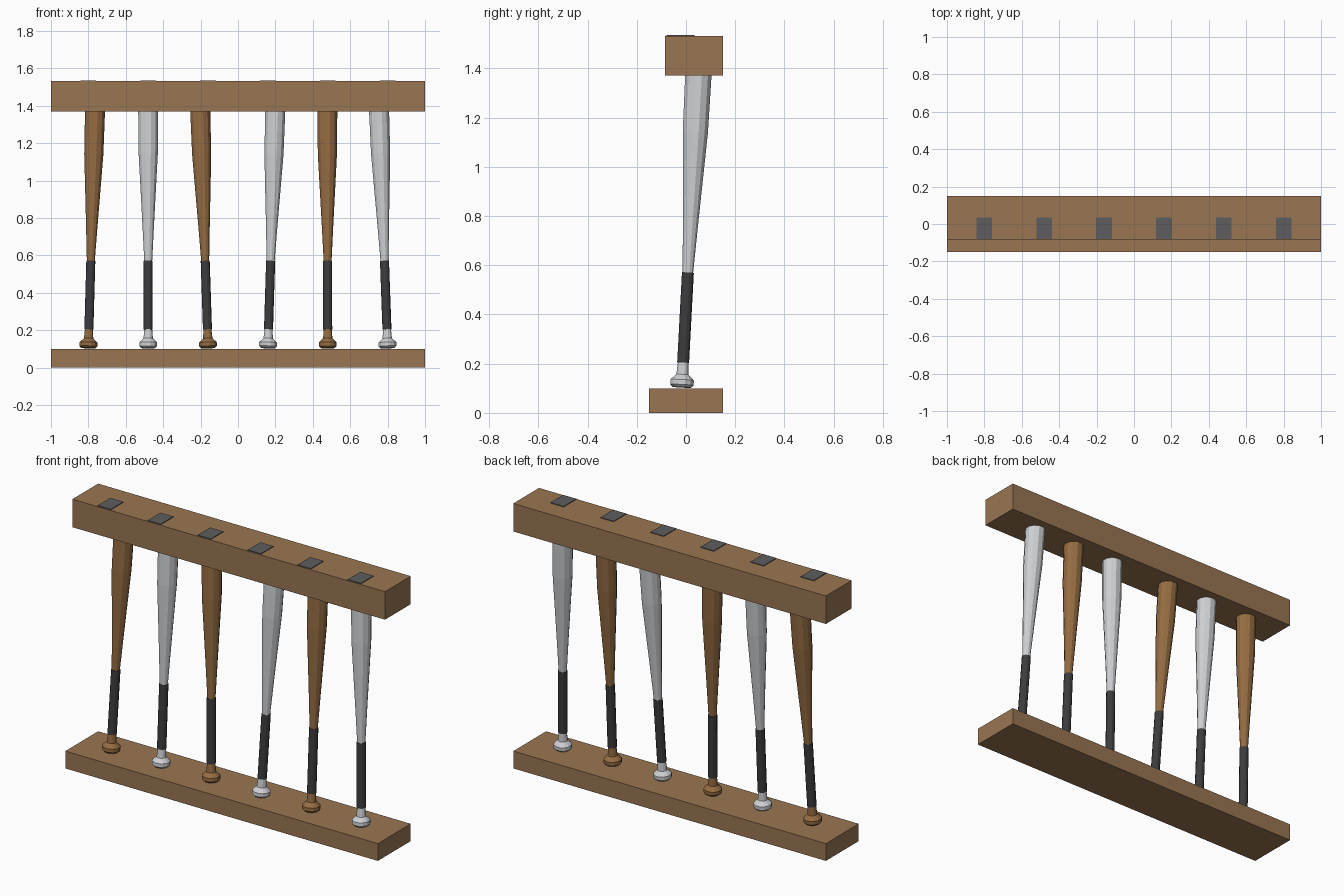
import bpy, bmesh, math
from mathutils import Vector

if "Cube" in bpy.data.objects:
    bpy.data.objects.remove(bpy.data.objects["Cube"])


def material(name, rgb):
    m = bpy.data.materials.new(name)
    m.use_nodes = True
    colour = (*rgb, 1)
    m.diffuse_color = colour
    m.node_tree.nodes["Principled BSDF"].inputs["Base Color"].default_value = colour
    return m


rack_wood = material("rack wood", (0.32, 0.18, 0.085))
bat_wood = material("bat wood", (0.30, 0.15, 0.055))
metal = material("pale metal", (0.62, 0.63, 0.65))
grip = material("dark grip", (0.045, 0.045, 0.048))
pad = material("grey pad", (0.11, 0.11, 0.115))


def finish(bm, name, mats):
    mesh = bpy.data.meshes.new(name)
    bmesh.ops.recalc_face_normals(bm, faces=bm.faces)
    bm.to_mesh(mesh)
    bm.free()
    for m in mats:
        mesh.materials.append(m)
    obj = bpy.data.objects.new(name, mesh)
    bpy.context.collection.objects.link(obj)
    return obj


def box(name, low, high, mat):
    low, high = Vector(low), Vector(high)
    bm = bmesh.new()
    bmesh.ops.create_cube(bm, size=1)
    for v in bm.verts:
        v.co = (low + high) / 2 + v.co * (high - low)
    return finish(bm, name, [mat])


# Bat outline as (height, radius), with the knob resting on the base
PROFILE = [(0.0, 0.038), (0.01, 0.049), (0.03, 0.049), (0.052, 0.026),
           (0.1, 0.022), (0.1, 0.025), (0.467, 0.025), (0.467, 0.022),
           (0.66, 0.032), (1.04, 0.053), (1.33, 0.056), (1.36, 0.045)]
GRIP_RINGS = (4, 5, 6)
SIDES = 12


def bat(name, foot, lean, mat):
    bm = bmesh.new()
    rings = []
    axis = Vector((lean[0], lean[1], 1)).normalized()
    turn = Vector((0, 0, 1)).rotation_difference(axis)
    for height, radius in PROFILE:
        ring = []
        for i in range(SIDES):
            a = 2 * math.pi * (i + 0.5) / SIDES
            p = Vector((radius * math.cos(a), radius * math.sin(a), height))
            ring.append(bm.verts.new(Vector(foot) + turn @ p))
        rings.append(ring)
    for r in range(len(rings) - 1):
        for i in range(SIDES):
            j = (i + 1) % SIDES
            f = bm.faces.new((rings[r][i], rings[r][j], rings[r + 1][j], rings[r + 1][i]))
            f.material_index = int(r in GRIP_RINGS)
    bm.faces.new(rings[0][::-1])
    bm.faces.new(rings[-1])
    return finish(bm, name, [mat, grip])


# Rack rails
box("base_rail", (-1, -0.15, 0), (1, 0.15, 0.1), rack_wood)
box("top_rail", (-1, -0.085, 1.37), (1, 0.15, 1.532), rack_wood)

# Six bats, alternating wood and metal, each leaning its own way, with a pad above
sideways = [0.028, 0.0, -0.033, 0.031, -0.002, -0.036]
for n, lean_x in enumerate(sideways):
    x = -0.8 + 0.32 * n
    bat(f"bat_{n + 1}", (x, -0.017, 0.104), (lean_x, 0.053), metal if n % 2 else bat_wood)
    box(f"top_pad_{n + 1}", (x - 0.042, -0.08, 1.53), (x + 0.042, 0.035, 1.536), pad)
